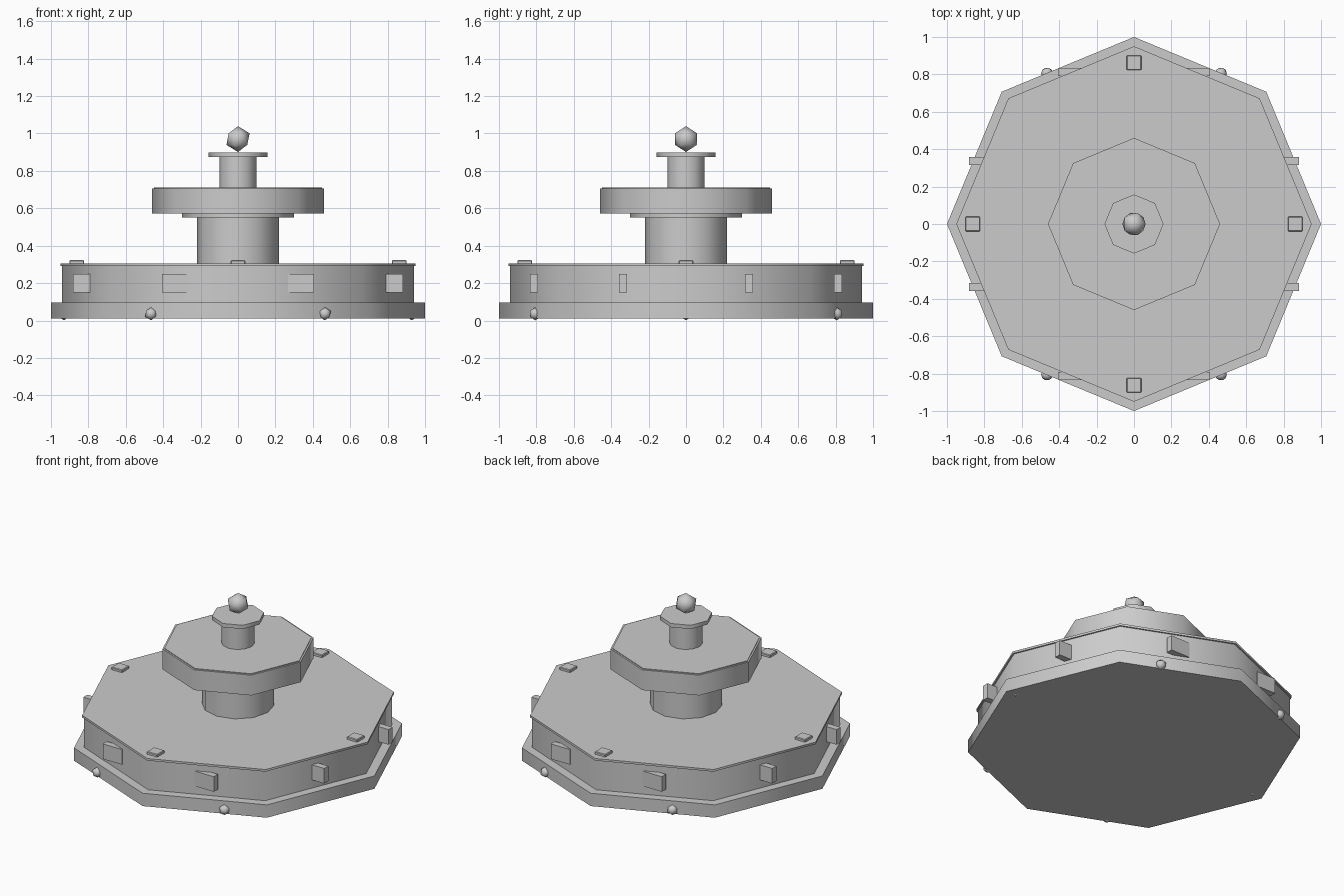
import bpy
from math import cos, sin, pi, radians

if "Cube" in bpy.data.objects:
    bpy.data.objects.remove(bpy.data.objects["Cube"])


def finish(name):
    ob = bpy.context.object
    ob.name = name
    bpy.ops.object.shade_smooth_by_angle(angle=radians(50))
    return ob


def prism(name, r, z0, z1, sides=8):
    # upright prism with a corner on the +x axis
    bpy.ops.mesh.primitive_cylinder_add(vertices=sides, radius=r, depth=z1 - z0,
                                        location=(0, 0, (z0 + z1) / 2))
    ob = bpy.context.object
    if sides % 4:
        ob.rotation_euler.z = pi / 2
    return finish(name)


def box(name, loc, size, bevel=0):
    bpy.ops.mesh.primitive_cube_add(size=1, location=loc)
    ob = bpy.context.object
    ob.name = name
    ob.scale = size
    bpy.ops.object.transform_apply(location=False, rotation=False, scale=True)
    if bevel:
        mod = ob.modifiers.new("soft_edges", 'BEVEL')
        mod.width = bevel
        mod.segments = 1
    return ob


def ball(name, loc, r):
    bpy.ops.mesh.primitive_ico_sphere_add(subdivisions=1, radius=r, location=loc)
    return finish(name)


def ring(count, r, start=0.0):
    for i in range(count):
        a = start + 2 * pi * i / count
        yield i, r * cos(a), r * sin(a)


# Lower tier
prism("base_step", 1.0, 0.01, 0.095)
prism("lower_wall", 0.94, 0.095, 0.292)
prism("lower_deck", 0.95, 0.292, 0.306)

# Central column and upper tier
prism("column", 0.218, 0.30, 0.555, 12)
prism("column_collar", 0.30, 0.552, 0.575)
prism("upper_tier", 0.46, 0.572, 0.706)
prism("upper_deck", 0.449, 0.70, 0.711)

# Top post, cap and finial
prism("top_post", 0.10, 0.705, 0.88, 12)
prism("post_cap", 0.158, 0.873, 0.898)
ball("finial", (0, 0, 0.97), 0.069)

# Wall blocks, one on each side of the lower tier, all axis-aligned
for i, x, y in ring(8, 0.88, pi / 8):
    box(f"wall_block_{i}", (x, y, 0.20), (0.14, 0.043, 0.10))

# Small pads near four corners of the deck
for i, x, y in ring(4, 0.862):
    box(f"deck_pad_{i}", (x, y, 0.308), (0.078, 0.078, 0.03), 0.004)

# Studs around the base step
for i, x, y in ring(6, 0.93):
    ball(f"base_stud_{i}", (x, y, 0.036), 0.035)
